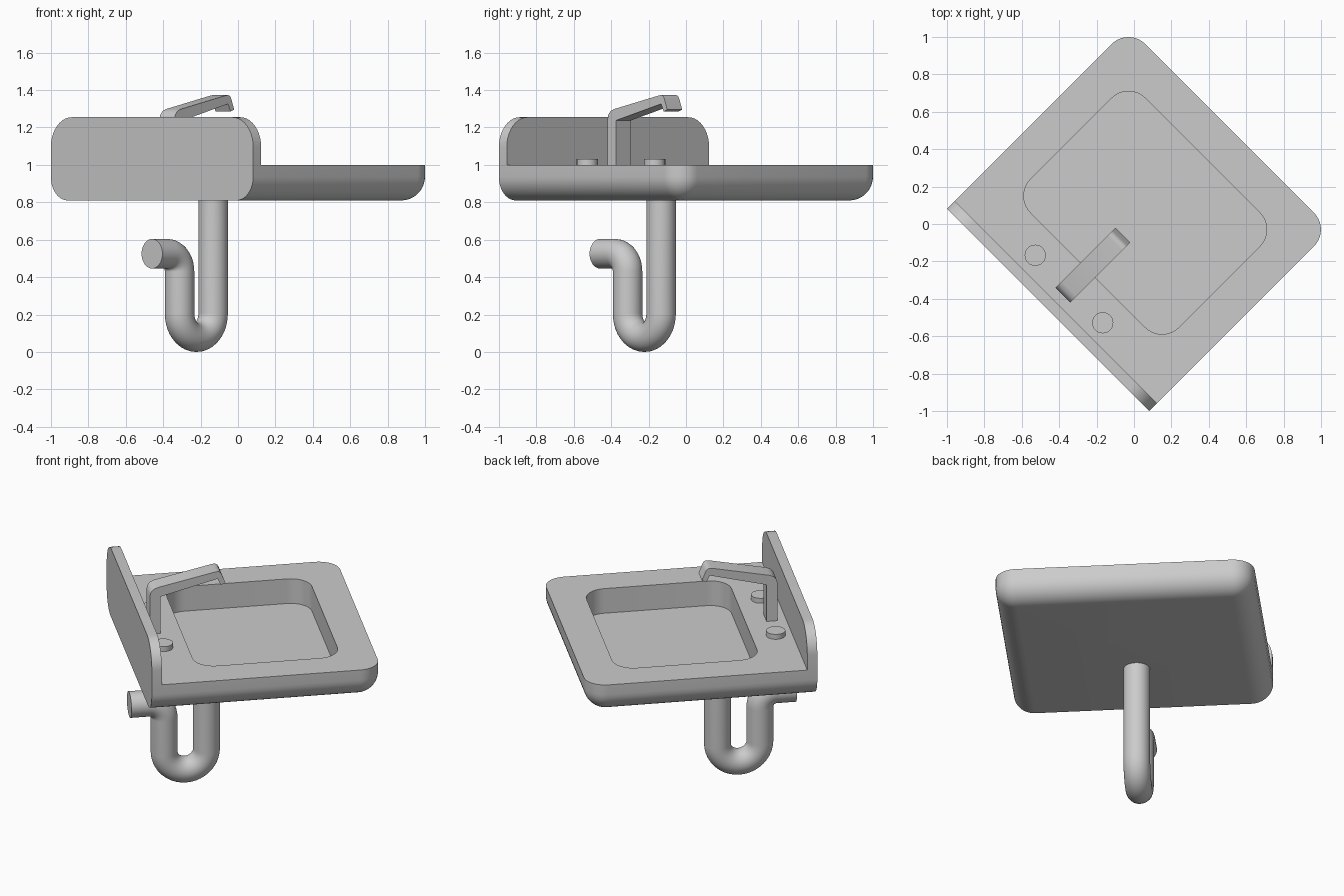
import bpy, bmesh
from math import pi, sin, cos, radians
from mathutils import Vector

cube = bpy.data.objects.get("Cube")
if cube:
    bpy.data.objects.remove(cube, do_unlink=True)

grey = bpy.data.materials.new("plain_grey")
grey.use_nodes = True
grey.diffuse_color = (0.6, 0.6, 0.6, 1)
grey.node_tree.nodes["Principled BSDF"].inputs["Base Color"].default_value = (0.6, 0.6, 0.6, 1)

# Main sizes: local x runs away from the splash, local y runs along it
BACK, INNER, FAR, HALF = -0.65, -0.59, 0.723, 0.765
BOTTOM, RIM, TOP = 0.81, 1.0, 1.255
R = 0.127          # shared fillet radius
FLOOR = 0.84       # basin floor
STEPS = 10


def finish(name, bm):
    """Turn a bmesh into a shaded object, turned to stand cornerwise."""
    bmesh.ops.remove_doubles(bm, verts=bm.verts, dist=0.0001)
    bmesh.ops.recalc_face_normals(bm, faces=bm.faces)
    mesh = bpy.data.meshes.new(name)
    bm.to_mesh(mesh)
    bm.free()
    mesh.materials.append(grey)
    obj = bpy.data.objects.new(name, mesh)
    bpy.context.collection.objects.link(obj)
    obj.rotation_euler.z = radians(45)
    bpy.ops.object.select_all(action='DESELECT')
    obj.select_set(True)
    bpy.context.view_layer.objects.active = obj
    bpy.ops.object.shade_smooth_by_angle(angle=radians(35))
    return obj


def arc(cx, cy, r, start, end, steps=STEPS):
    angles = [radians(start + (end - start) * i / steps) for i in range(steps + 1)]
    return [(cx + r * cos(a), cy + r * sin(a)) for a in angles]


def rounded_rect(x0, x1, y0, y1, low, high):
    """Rounded rectangle; low and high are the radii at the y0 and y1 corners."""
    return (arc(x1 - low, y0 + low, low, -90, 0) + arc(x1 - high, y1 - high, high, 0, 90)
            + arc(x0 + high, y1 - high, high, 90, 180) + arc(x0 + low, y0 + low, low, 180, 270))


def loft(bm, rings, cap_first=True, cap_last=True):
    """Skin closed rings of points and return the rings of vertices."""
    loops = [[bm.verts.new(p) for p in ring] for ring in rings]
    for a, b in zip(loops, loops[1:]):
        for i in range(len(a)):
            j = (i + 1) % len(a)
            bm.faces.new((a[i], a[j], b[j], b[i]))
    if cap_first:
        bm.faces.new(loops[0])
    if cap_last:
        bm.faces.new(loops[-1])
    return loops


def loop_edges(bm, loop):
    return [bm.edges.get((loop[i - 1], loop[i])) for i in range(len(loop))]


# Sink slab: rounded underside and far corners, straight end at the splash
def slab_ring(inset, z):
    x, y, r = FAR - inset, HALF - inset, max(R - inset, 0.0005)
    pts = [(INNER, -y)] + arc(x - r, -y + r, r, -90, 0) + arc(x - r, y - r, r, 0, 90) + [(INNER, y)]
    return [(px, py, z) for px, py in pts]


bm = bmesh.new()
rings = []
for i in range(STEPS + 1):
    a = pi / 2 * i / STEPS
    rings.append(slab_ring(R * (1 - sin(a)), BOTTOM + R * (1 - cos(a))))
rings.append(slab_ring(0, RIM))
outer = loft(bm, rings, cap_last=False)[-1]

# Basin walls and floor, then the flat rim between basin and slab edge
basin = rounded_rect(-0.348, 0.518, -0.56, 0.56, R, R)
hole = loft(bm, [[(x, y, z) for x, y in basin] for z in (FLOOR, RIM)], cap_last=False)[-1]
bmesh.ops.triangle_fill(bm, use_beauty=True, normal=(0, 0, 1),
                        edges=loop_edges(bm, outer) + loop_edges(bm, hole))
finish("sink_basin", bm)

# Upright splash plate
bm = bmesh.new()
plate = rounded_rect(-HALF, HALF, BOTTOM, TOP, R, 0.159)
loft(bm, [[(x, y, z) for y, z in plate] for x in (BACK, INNER)])
finish("splash_plate", bm)

# Faucet: bent bar profile with softened outer bends
bar = [(-0.537, RIM), (-0.537, 1.245), (-0.531, 1.268), (-0.515, 1.287), (-0.49, 1.298),
       (-0.145, 1.372), (-0.128, 1.373), (-0.115, 1.366), (-0.107, 1.352), (-0.085, 1.295),
       (-0.113, 1.285), (-0.132, 1.326), (-0.472, 1.238), (-0.472, RIM)]
bm = bmesh.new()
loft(bm, [[(x, y, z) for x, z in bar] for y in (-0.0565, 0.0565)])
finish("faucet", bm)

# Tap buttons either side of the faucet
for side, y in (("right", -0.255), ("left", 0.255)):
    bm = bmesh.new()
    disc = arc(-0.4915, y, 0.0565, 0, 351, 39)
    loft(bm, [[(px, py, z) for px, py in disc] for z in (RIM, 1.032)])
    finish(side + "_tap_button", bm)

# Drain trap: round pipe swept down, round the U bend, up and out to the back
PIPE, BEND, ELBOW = 0.079, 0.127, 0.095
drop, rise, low, out = -0.188, -0.442, 0.206, 0.525
path = [(drop, BOTTOM + 0.01)] + arc((drop + rise) / 2, low, BEND, 0, -180, 20)
path += arc(rise - ELBOW, out - ELBOW, ELBOW, 0, 90, 12) + [(BACK, out)]
path = [Vector((x, 0, z)) for x, z in path]
bm = bmesh.new()
rings = []
for i, p in enumerate(path):
    before = (p - path[i - 1]).normalized() if i else Vector()
    after = (path[i + 1] - p).normalized() if i + 1 < len(path) else Vector()
    tangent = (before + after).normalized()
    side = Vector((0, 1, 0))
    up = tangent.cross(side)
    rings.append([p + side * a + up * b for a, b in arc(0, 0, PIPE, 0, 350, 35)])
loft(bm, rings)
finish("drain_trap", bm)
